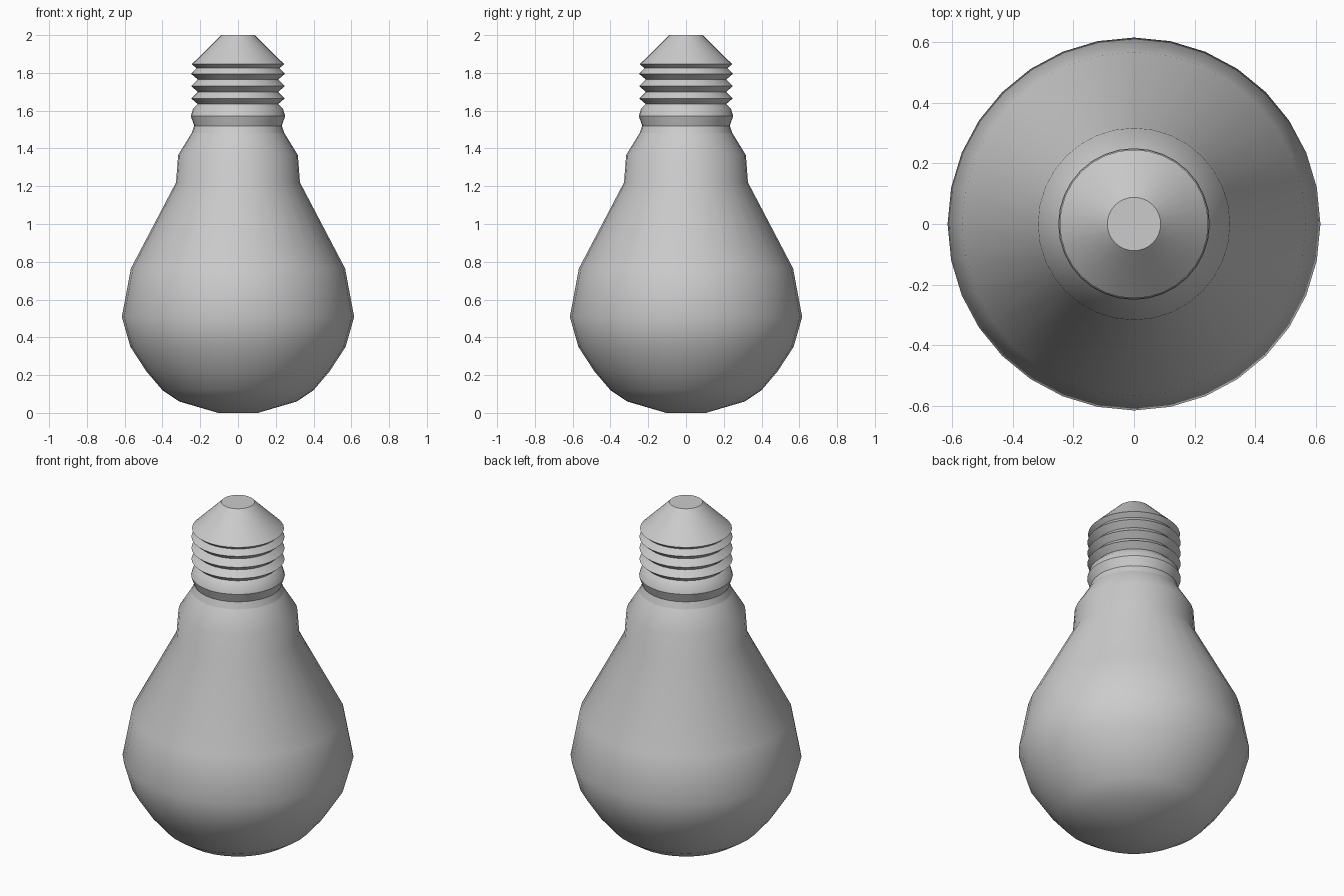
import bpy, bmesh, math

if "Cube" in bpy.data.objects:
    bpy.data.objects.remove(bpy.data.objects["Cube"])

SEG = 32

def lathe(name, profile, cap_bottom=False, cap_top=False, angle=30):
    """Revolve a list of (radius, height) points around z."""
    bm = bmesh.new()
    rings = [[bm.verts.new((r * math.cos(2 * math.pi * i / SEG),
                            r * math.sin(2 * math.pi * i / SEG), z))
              for i in range(SEG)] for r, z in profile]
    for a, b in zip(rings, rings[1:]):
        for i in range(SEG):
            j = (i + 1) % SEG
            bm.faces.new((a[i], a[j], b[j], b[i]))
    if cap_bottom:
        bm.faces.new(rings[0][::-1])
    if cap_top:
        bm.faces.new(rings[-1])
    mesh = bpy.data.meshes.new(name)
    bm.to_mesh(mesh)
    bm.free()
    ob = bpy.data.objects.new(name, mesh)
    bpy.context.collection.objects.link(ob)
    bpy.ops.object.select_all(action='DESELECT')
    ob.select_set(True)
    bpy.context.view_layer.objects.active = ob
    bpy.ops.object.shade_smooth_by_angle(angle=math.radians(angle))
    return ob

# Glass bulb
lathe("glass_bulb", [
    (0.105, 0.0), (0.31, 0.06), (0.40, 0.12), (0.485, 0.22), (0.57, 0.35),
    (0.615, 0.508), (0.567, 0.765), (0.328, 1.22), (0.317, 1.365),
    (0.245, 1.482)], cap_bottom=True, angle=40)

# Screw base: collar, threads, then the insulator cone
base = [(0.245, 1.482), (0.232, 1.52), (0.25, 1.572), (0.238, 1.61)]
for valley, peak in ((1.635, 1.665), (1.70, 1.73), (1.765, 1.795)):
    base += [(0.213, valley), (0.248, peak)]
base += [(0.22, 1.825), (0.245, 1.846)]
lathe("screw_base", base, angle=30)

# Insulator cone with flat contact on top
lathe("contact_cone", [(0.245, 1.846), (0.2, 1.89), (0.088, 2.0)],
      cap_top=True, angle=30)
